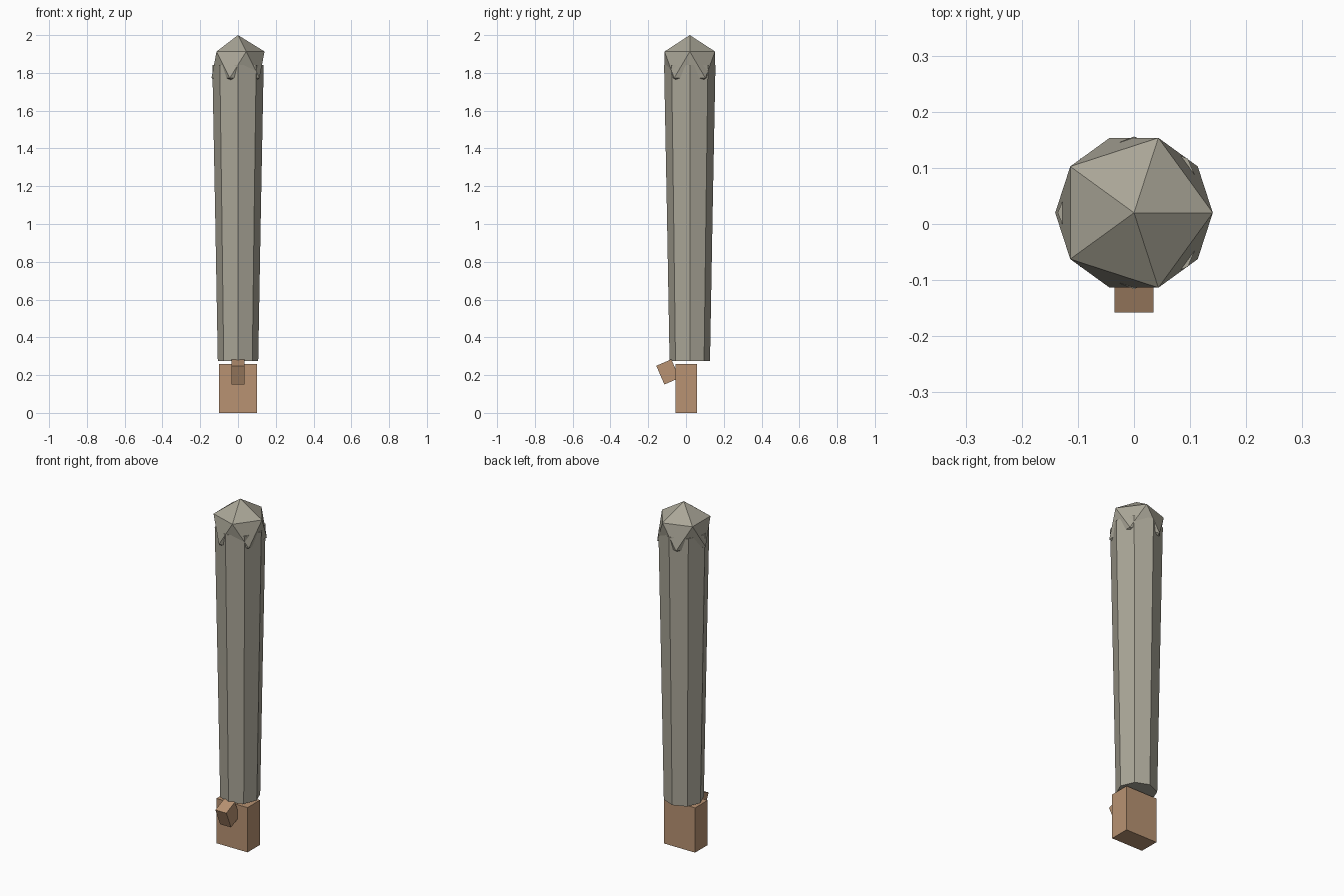
import bpy
from math import radians

if "Cube" in bpy.data.objects:
    bpy.data.objects.remove(bpy.data.objects["Cube"])


def material(name, rgb):
    m = bpy.data.materials.new(name)
    m.diffuse_color = (*rgb, 1)
    m.use_nodes = True
    m.node_tree.nodes["Principled BSDF"].inputs["Base Color"].default_value = m.diffuse_color
    return m


STONE = material("stone_grey", (0.40, 0.38, 0.31))
WOOD = material("tan_wood", (0.48, 0.29, 0.17))
AXIS_Y = 0.02  # the blade sits slightly behind the grip


def finish(name, mat):
    ob = bpy.context.object
    ob.name = name
    ob.data.materials.append(mat)
    return ob


def box(name, loc, size, tilt=0):
    bpy.ops.mesh.primitive_cube_add(size=1, location=loc, rotation=(radians(tilt), 0, 0))
    finish(name, WOOD).scale = size


def shaft(name, z0, z1, r0, r1):
    # eight-sided tapered section, one corner facing the front
    bpy.ops.mesh.primitive_cone_add(vertices=8, radius1=r0, radius2=r1, depth=z1 - z0,
                                    location=(0, AXIS_Y, (z0 + z1) / 2))
    finish(name, STONE)


# grip block and the tilted thumb block on its front
box("grip", (0, 0.002, 0.13), (0.2, 0.115, 0.26))
box("thumb_block", (0, -0.096, 0.217), (0.07, 0.087, 0.108), 23.5)

# two stacked shaft sections widening towards the top
shaft("lower_shaft", 0.275, 1.06, 0.107, 0.121)
shaft("upper_shaft", 1.06, 1.843, 0.121, 0.136)

# faceted cap whose lower corners poke through the shaft
bpy.ops.mesh.primitive_ico_sphere_add(subdivisions=1, radius=0.157,
                                      location=(0, AXIS_Y, 1.843))
finish("cap", STONE)
